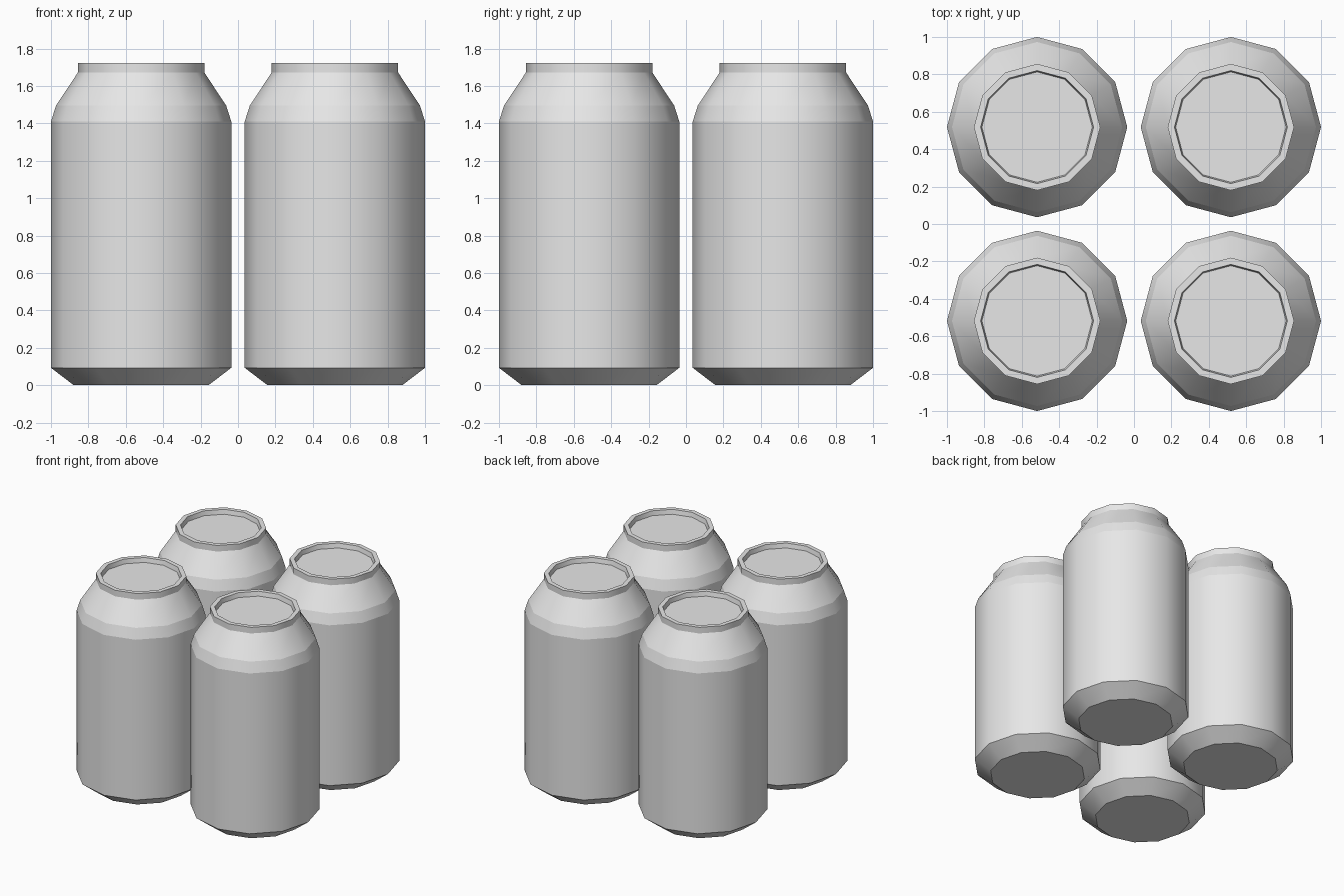
import bpy
import bmesh
import math

if "Cube" in bpy.data.objects:
    bpy.data.objects.remove(bpy.data.objects["Cube"], do_unlink=True)

SIDES = 12
OFFSET = 0.518

# Can outline as (radius, height), from the base up and into the recessed lid
PROFILE = [(0.36, 0.0), (0.482, 0.093), (0.482, 1.41), (0.455, 1.495),
           (0.338, 1.672), (0.338, 1.722), (0.302, 1.722), (0.295, 1.685)]


def make_material(name, color):
    mat = bpy.data.materials.new(name)
    mat.use_nodes = True
    mat.diffuse_color = color
    mat.node_tree.nodes["Principled BSDF"].inputs["Base Color"].default_value = color
    return mat


def make_can_mesh(mat):
    bm = bmesh.new()
    rings = []
    for radius, z in PROFILE:
        angles = [2 * math.pi * i / SIDES for i in range(SIDES)]
        rings.append([bm.verts.new((radius * math.cos(a), radius * math.sin(a), z))
                      for a in angles])

    # Wall bands
    for low, high in zip(rings, rings[1:]):
        for i in range(SIDES):
            j = (i + 1) % SIDES
            bm.faces.new((low[i], low[j], high[j], high[i]))

    # Base and lid
    bm.faces.new(list(reversed(rings[0])))
    bm.faces.new(rings[-1])

    # Smooth around the can, crisp between the bands
    for face in bm.faces:
        face.smooth = True
    for edge in bm.edges:
        a, b = edge.verts
        edge.smooth = abs(a.co.z - b.co.z) > 0.001 or a.co.xy.length - b.co.xy.length > 0.01

    mesh = bpy.data.meshes.new("can")
    bm.to_mesh(mesh)
    bm.free()
    mesh.materials.append(mat)
    return mesh


can_mesh = make_can_mesh(make_material("light grey", (0.8, 0.8, 0.8, 1.0)))

# Four cans in a square
for side, x in (("right", -OFFSET), ("left", OFFSET)):
    for end, y in (("front", -OFFSET), ("back", OFFSET)):
        can = bpy.data.objects.new(f"can_{end}_{side}", can_mesh)
        can.location = (x, y, 0)
        bpy.context.collection.objects.link(can)
